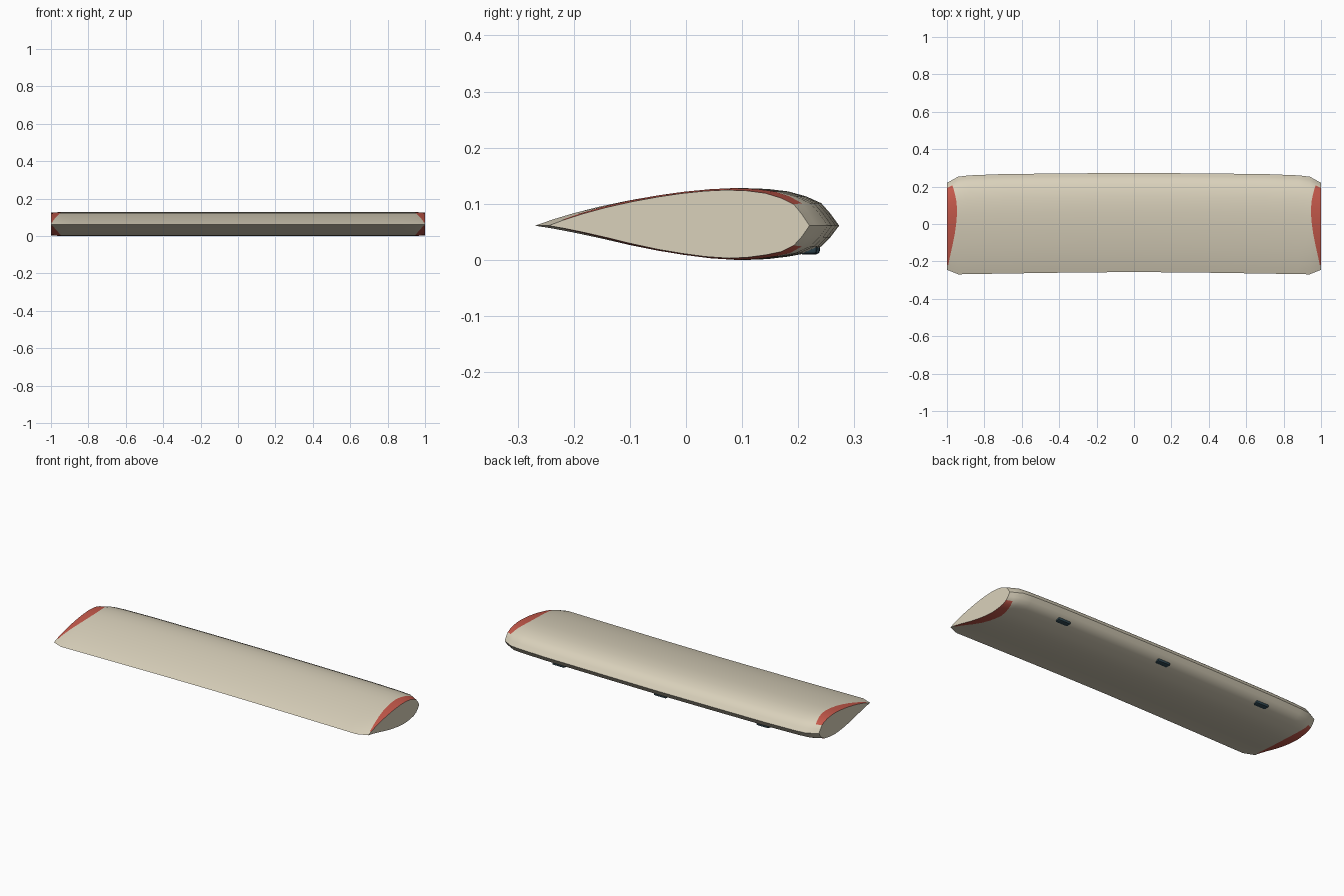
import bpy, bmesh, math

if "Cube" in bpy.data.objects:
    bpy.data.objects.remove(bpy.data.objects["Cube"])

def material(name, rgb):
    m = bpy.data.materials.new(name)
    m.diffuse_color = (*rgb, 1)
    m.use_nodes = True
    m.node_tree.nodes["Principled BSDF"].inputs["Base Color"].default_value = m.diffuse_color
    return m

CREAM = material("cream", (0.70, 0.64, 0.50))
RED = material("tip red", (0.56, 0.10, 0.07))
SLATE = material("dark slate", (0.03, 0.065, 0.085))

# Section: chord fraction (0 trailing, 1 leading), height
MID = 0.061
UPPER = [(0.06, 0.072), (0.13, 0.083), (0.22, 0.095), (0.32, 0.106), (0.42, 0.115),
         (0.51, 0.1215), (0.60, 0.126), (0.68, 0.128), (0.76, 0.1265), (0.83, 0.122),
         (0.89, 0.113), (0.94, 0.101), (0.97, 0.083)]
LOWER = [(0.97, 0.040), (0.94, 0.024), (0.89, 0.012), (0.83, 0.006), (0.76, 0.0015),
         (0.69, 0.0), (0.60, 0.003), (0.51, 0.009), (0.42, 0.0165), (0.32, 0.027),
         (0.22, 0.039), (0.13, 0.049), (0.06, 0.056)]
SECTION = [(0, MID)] + UPPER + [(1, MID)] + LOWER

# Plan outline: span position, trailing y, leading y
OUTLINE = [(0, -0.257, 0.273), (0.3, -0.259, 0.271), (0.7, -0.265, 0.267),
           (0.88, -0.268, 0.260), (0.94, -0.269, 0.253), (1.0, -0.245, 0.220)]

def chord(x):
    x = abs(x)
    for (x0, t0, l0), (x1, t1, l1) in zip(OUTLINE, OUTLINE[1:]):
        if x <= x1:
            f = (x - x0) / (x1 - x0)
            return t0 + f * (t1 - t0), l0 + f * (l1 - l0)
    return OUTLINE[-1][1:]

def boundary(u):
    # inner edge of the red tip band, widest near the thickest point
    if u < 0.68:
        return 1 - 0.004 - 0.05 * math.sin(u / 0.68 * math.pi / 2) ** 1.4
    return 0.946 + 0.034 * ((u - 0.68) / 0.32) ** 1.5

def ring(bm, kind, side=1):
    verts = []
    for u, z in SECTION:
        x = boundary(u) if kind == "band" else kind
        k = 0.95 if kind == 1.0 else 1.0
        t, l = chord(x)
        verts.append(bm.verts.new((side * x, t + u * (l - t), MID + k * (z - MID))))
    return verts

def finish(bm, name, mats):
    bmesh.ops.recalc_face_normals(bm, faces=bm.faces)
    me = bpy.data.meshes.new(name)
    bm.to_mesh(me)
    bm.free()
    ob = bpy.data.objects.new(name, me)
    bpy.context.collection.objects.link(ob)
    for m in mats:
        me.materials.append(m)
    bpy.ops.object.select_all(action='DESELECT')
    ob.select_set(True)
    bpy.context.view_layer.objects.active = ob
    bpy.ops.object.shade_smooth_by_angle(angle=math.radians(40))
    return ob

# Wing panel lofted from tip to tip
bm = bmesh.new()
half = [0.3, 0.7, 0.88, 0.94, "band", 1.0]
rings = [ring(bm, k, -1) for k in reversed(half)] + [ring(bm, 0)] + [ring(bm, k) for k in half]
n = len(SECTION)
for r, (a, b) in enumerate(zip(rings, rings[1:])):
    for i in range(n):
        j = (i + 1) % n
        f = bm.faces.new((a[i], a[j], b[j], b[i]))
        u = (SECTION[i][0] + SECTION[j][0]) / 2
        if r in (0, len(rings) - 2) and 0.05 < u < 0.92:
            f.material_index = 1
bm.faces.new(rings[0])
bm.faces.new(rings[-1])
finish(bm, "wing_panel", [CREAM, RED])

# Three small rounded fittings under the leading edge
for name, x in (("left", -0.65), ("middle", 0), ("right", 0.65)):
    bm = bmesh.new()
    bmesh.ops.create_cube(bm, size=1)
    y = 0.222 if x == 0 else 0.217
    for v in bm.verts:
        v.co = (x + v.co.x * 0.08, y + v.co.y * 0.034, 0.021 + v.co.z * 0.022)
    bmesh.ops.bevel(bm, geom=bm.edges[:], offset=0.007, segments=2, affect='EDGES', profile=0.5)
    finish(bm, name + "_fitting", [SLATE])
